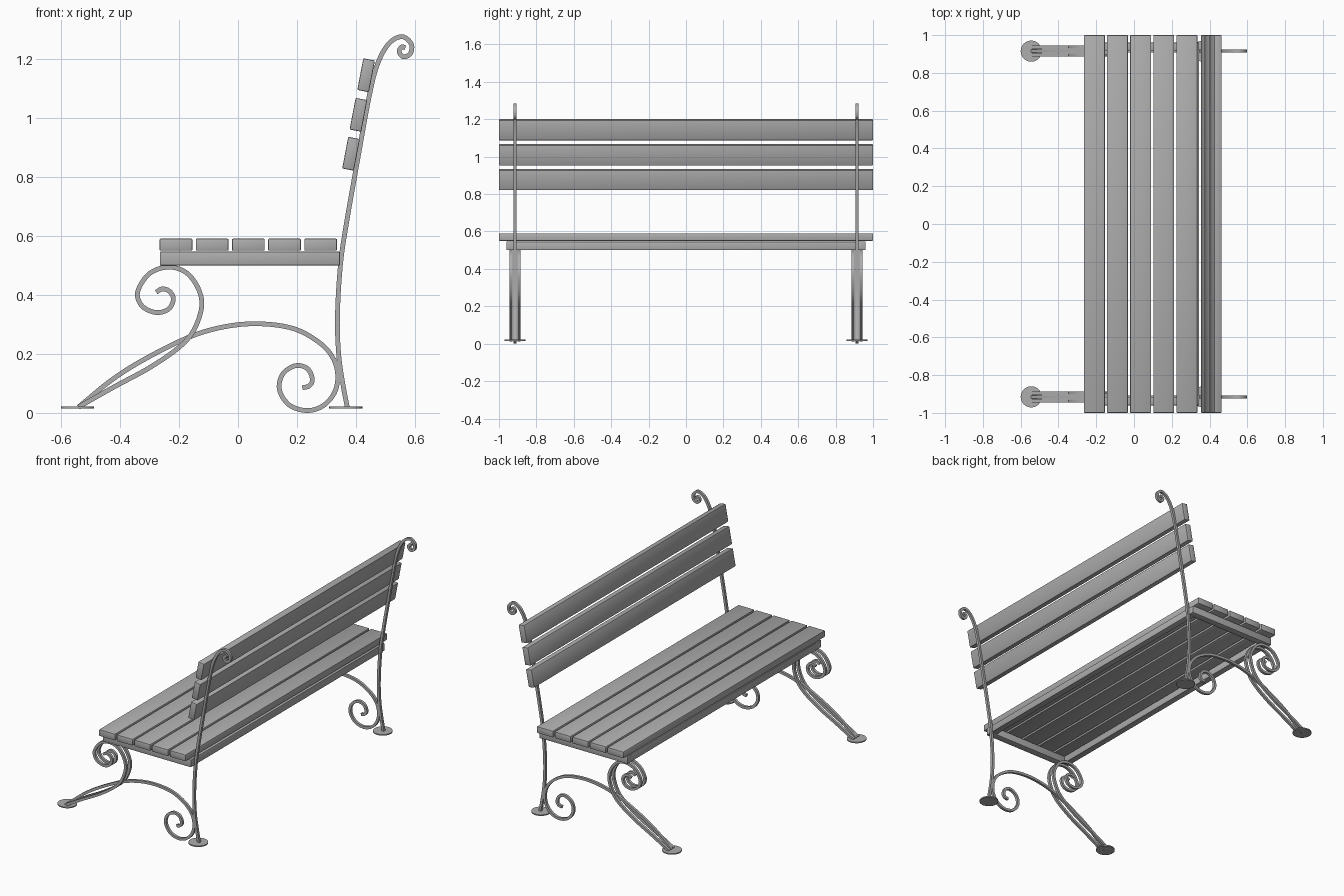
import bpy, bmesh
from math import radians
from mathutils import Vector, Matrix

old = bpy.data.objects.get("Cube")
if old:
    bpy.data.objects.remove(old)

grey = bpy.data.materials.new("bench_grey")
grey.use_nodes = True
color = (0.42, 0.42, 0.42, 1)
grey.diffuse_color = color
grey.node_tree.nodes["Principled BSDF"].inputs["Base Color"].default_value = color


def finish(name, bm, smooth=False):
    bmesh.ops.recalc_face_normals(bm, faces=bm.faces)
    mesh = bpy.data.meshes.new(name)
    bm.to_mesh(mesh)
    bm.free()
    mesh.materials.append(grey)
    obj = bpy.data.objects.new(name, mesh)
    bpy.context.collection.objects.link(obj)
    if smooth:
        bpy.ops.object.select_all(action='DESELECT')
        obj.select_set(True)
        bpy.context.view_layer.objects.active = obj
        bpy.ops.object.shade_smooth_by_angle(angle=radians(35))
    return obj


def plank(name, center, size, tilt=0, bevel=0.004):
    bm = bmesh.new()
    bmesh.ops.create_cube(bm, size=1)
    bmesh.ops.scale(bm, vec=size, verts=bm.verts)
    bmesh.ops.bevel(bm, geom=bm.edges[:], offset=bevel, segments=2,
                    profile=0.5, affect='EDGES')
    turn = Matrix.Rotation(radians(tilt), 4, 'Y')
    bmesh.ops.transform(bm, matrix=Matrix.Translation(center) @ turn, verts=bm.verts)
    finish(name, bm, True)


def smooth_path(points, steps=6):
    # Catmull-Rom curve through the points
    p = [Vector(q) for q in points]
    p = [2 * p[0] - p[1]] + p + [2 * p[-1] - p[-2]]
    out = []
    for a, b, c, d in zip(p, p[1:], p[2:], p[3:]):
        for i in range(steps):
            t = i / steps
            out.append(0.5 * (2 * b + (c - a) * t + (2 * a - 5 * b + 4 * c - d) * t**2
                              + (3 * b - a - 3 * c + d) * t**3))
    return out + [p[-2]]


def iron_bar(name, points, y, half=0.008):
    # square bar swept along a path in the xz plane
    path = smooth_path(points)
    bm = bmesh.new()
    rings = []
    for i, q in enumerate(path):
        d = (path[min(i + 1, len(path) - 1)] - path[max(i - 1, 0)]).normalized()
        n = Vector((-d.y, d.x)) * half
        rings.append([bm.verts.new((q.x + s * n.x, y + w * half, q.y + s * n.y))
                      for s, w in ((1, 1), (1, -1), (-1, -1), (-1, 1))])
    for r, s in zip(rings, rings[1:]):
        for k in range(4):
            m = (k + 1) % 4
            bm.faces.new((r[k], r[m], s[m], s[k]))
    bm.faces.new(rings[0])
    bm.faces.new(rings[-1])
    finish(name, bm, True)


def foot_plate(name, x, y):
    bm = bmesh.new()
    bmesh.ops.create_cone(bm, cap_ends=True, segments=32, radius1=0.056,
                          radius2=0.056, depth=0.007,
                          matrix=Matrix.Translation((x, y, 0.018)))
    finish(name, bm, True)


# Seat slats
for i in range(5):
    plank(f"seat_slat_{i + 1}", (-0.21 + i * 0.1225, 0, 0.57), (0.111, 2, 0.041))

# Seat frame
for side, s in (("left", 1), ("right", -1)):
    plank(f"seat_end_rail_{side}", (0.04, s * 0.938, 0.523), (0.61, 0.044, 0.046), bevel=0.002)
for name, x in (("front", -0.245), ("back", 0.325)):
    plank(f"seat_long_rail_{name}", (x, 0, 0.523), (0.04, 1.84, 0.045), bevel=0.002)

# Backrest slats
for i, (x, z) in enumerate(((0.383, 0.878), (0.408, 1.01), (0.434, 1.144))):
    plank(f"back_slat_{i + 1}", (x, 0, z), (0.04, 2, 0.109), tilt=10.8)

# Ironwork paths (x, z)
post = [(0.37, 0.02), (0.355, 0.1), (0.341, 0.2), (0.337, 0.33), (0.347, 0.5),
        (0.367, 0.64), (0.404, 0.85), (0.444, 1.07), (0.472, 1.18), (0.51, 1.25),
        (0.555, 1.275), (0.587, 1.25), (0.584, 1.217), (0.56, 1.207),
        (0.546, 1.224), (0.555, 1.24), (0.567, 1.237)]
arch = [(-0.54, 0.02), (-0.43, 0.11), (-0.32, 0.18), (-0.17, 0.255), (-0.05, 0.291),
        (0.07, 0.302), (0.19, 0.285), (0.28, 0.235), (0.325, 0.18), (0.338, 0.12),
        (0.325, 0.065), (0.285, 0.022), (0.23, 0.008), (0.172, 0.028), (0.14, 0.08),
        (0.152, 0.132), (0.195, 0.16), (0.235, 0.15), (0.252, 0.115),
        (0.242, 0.092), (0.218, 0.085)]
scroll = [(-0.54, 0.02), (-0.42, 0.088), (-0.3, 0.153), (-0.2, 0.222), (-0.15, 0.28),
          (-0.123, 0.36), (-0.135, 0.422), (-0.175, 0.475), (-0.235, 0.494),
          (-0.3, 0.472), (-0.34, 0.41), (-0.325, 0.362), (-0.277, 0.34),
          (-0.235, 0.352), (-0.219, 0.385), (-0.232, 0.412), (-0.257, 0.42),
          (-0.277, 0.409)]

# Two iron end stands
for side, s in (("left", 1), ("right", -1)):
    y = s * 0.915
    iron_bar(f"back_post_{side}", post, y)
    iron_bar(f"leg_arch_{side}", arch, y)
    for part, off in (("outer", 0.021), ("inner", -0.021)):
        iron_bar(f"front_scroll_{part}_{side}", scroll, y + s * off)
    foot_plate(f"front_foot_{side}", -0.544, y)
    foot_plate(f"back_foot_{side}", 0.365, y)
